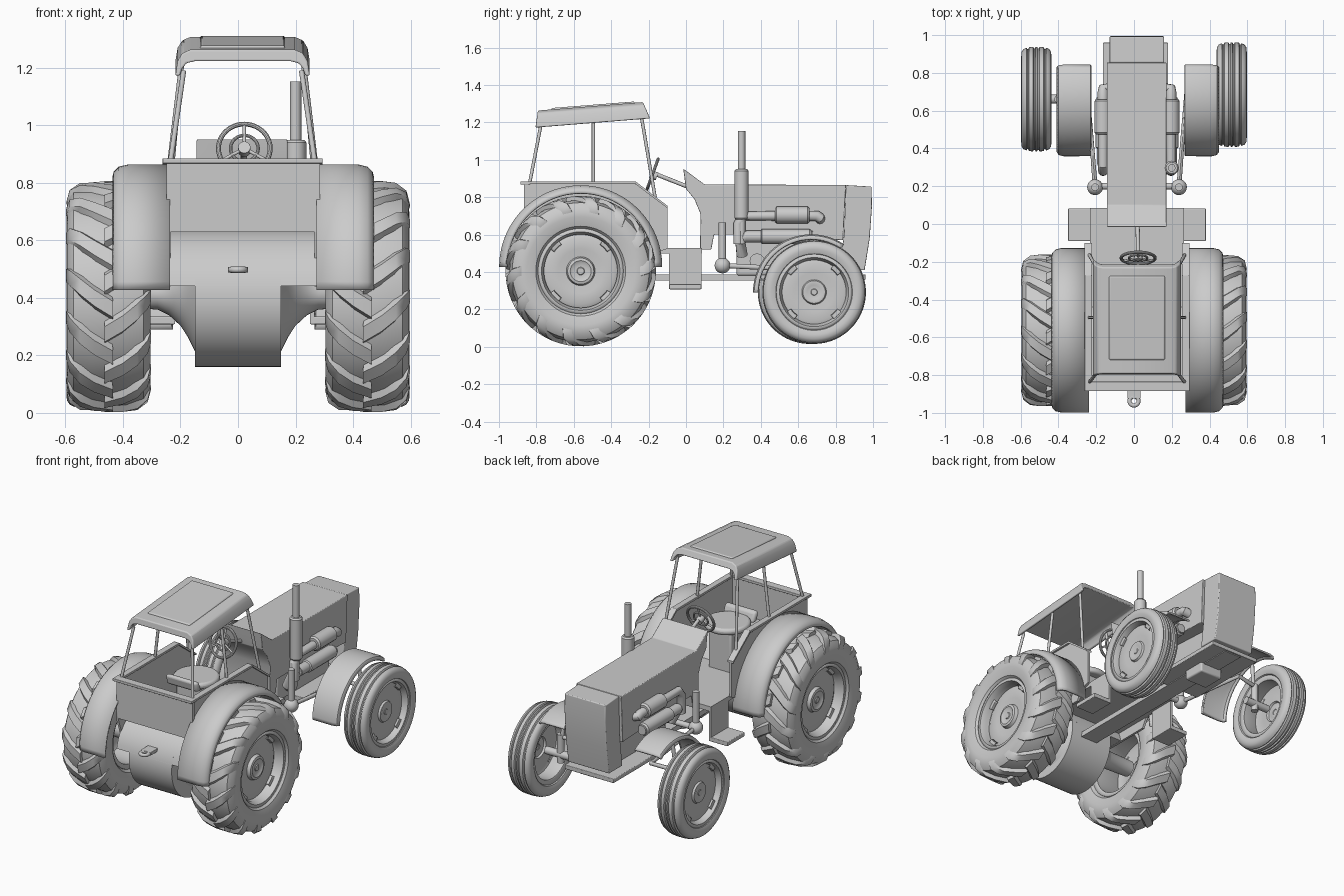
import bpy, bmesh, math
from math import sin, cos, pi, radians

if "Cube" in bpy.data.objects:
    bpy.data.objects.remove(bpy.data.objects["Cube"])

C = 0.016  # body centre line


def finish(ob, bevel=0, solid=0, angle=35):
    if solid:
        m = ob.modifiers.new("thickness", 'SOLIDIFY')
        m.thickness, m.offset = solid, 0
    if bevel:
        m = ob.modifiers.new("bevel", 'BEVEL')
        m.width, m.segments, m.limit_method = bevel, 3, 'ANGLE'
    bpy.ops.object.select_all(action='DESELECT')
    ob.select_set(True)
    bpy.context.view_layer.objects.active = ob
    bpy.ops.object.shade_smooth_by_angle(angle=radians(angle))
    return ob


def mesh(name, verts, faces, **kw):
    me = bpy.data.meshes.new(name)
    me.from_pydata(verts, [], faces)
    bm = bmesh.new()
    bm.from_mesh(me)
    bmesh.ops.remove_doubles(bm, verts=bm.verts, dist=1e-5)
    bmesh.ops.recalc_face_normals(bm, faces=bm.faces)
    bm.to_mesh(me)
    bm.free()
    ob = bpy.data.objects.new(name, me)
    bpy.context.collection.objects.link(ob)
    return finish(ob, **kw)


def prism(name, pts, x0, x1, **kw):
    """Side profile (y, z) extruded across x."""
    n = len(pts)
    v = [(x, y, z) for x in (x0, x1) for y, z in pts]
    f = [(i, (i + 1) % n, n + (i + 1) % n, n + i) for i in range(n)]
    return mesh(name, v, f + [tuple(range(n)), tuple(range(n, 2 * n))], **kw)


def box(name, x, y, z, **kw):
    return prism(name, [(y[0], z[0]), (y[1], z[0]), (y[1], z[1]), (y[0], z[1])], x[0], x[1], **kw)


def lathe(name, prof, c, s=1, a0=0, a1=2 * pi, n=64, **kw):
    """Profile (x, r) turned around the x axis; s flips the side."""
    k = len(prof)
    v = [(c[0] + s * x, c[1] + r * cos(a0 + (a1 - a0) * i / n), c[2] + r * sin(a0 + (a1 - a0) * i / n))
         for i in range(n + 1) for x, r in prof]
    f = [(i * k + j, i * k + j + 1, (i + 1) * k + j + 1, (i + 1) * k + j)
         for i in range(n) for j in range(k - 1)]
    return mesh(name, v, f, **kw)


def tube(name, pts, r, radii=None):
    cu = bpy.data.curves.new(name, 'CURVE')
    cu.dimensions, cu.bevel_depth, cu.bevel_resolution, cu.use_fill_caps = '3D', r, 4, True
    sp = cu.splines.new('POLY')
    sp.points.add(len(pts) - 1)
    for i, (p, q) in enumerate(zip(sp.points, pts)):
        p.co = (*q, 1)
        p.radius = radii[i] if radii else 1
    ob = bpy.data.objects.new(name, cu)
    bpy.context.collection.objects.link(ob)
    bpy.ops.object.select_all(action='DESELECT')
    ob.select_set(True)
    bpy.context.view_layer.objects.active = ob
    bpy.ops.object.convert(target='MESH')
    return finish(bpy.context.object)


def rim(name, c, s, w, R, hub):
    """Barrel, shallow dished disc, hub and four clamp tabs."""
    lathe(name + "_barrel", [(-w, R + .025), (-w + .01, R), (w - .03, R), (w, R + .012), (w, R + .028)], c, s, solid=.008)
    lathe(name + "_disc", [(.5 * w, R), (.6 * w, R * .88), (.56 * w, R * .6), (.52 * w, hub * 1.1), (.7 * w, hub),
                           (.73 * w, hub * .8), (.66 * w, hub * .6), (.66 * w, hub * .3), (.7 * w, hub * .25), (.7 * w, 0)], c, s)
    for k in range(4):
        a = k * pi / 2 + pi / 4
        lathe(name + "_tab", [(.55 * w, R), (.75 * w, R), (.72 * w, R * .9), (.55 * w, R * .88)], c, s, a - .16, a + .16, 6, solid=.006)


# Rear wheels: carcass plus broad chevron lugs
half = [(.1, .215), (.132, .24), (.146, .29), (.143, .335), (.122, .366), (.06, .38)]
tire = [(-x, r) for x, r in half] + half[::-1]
lug = [(-.015, .402, 0), (.05, .402, -.1), (.1, .395, -.2), (.136, .37, -.29), (.148, .325, -.34)]
for s in (1, -1):
    c = (s * .45, -.563, .405)
    lathe("rear_tire", tire, c, s, n=96)
    V, F = [], []
    for side in (1, -1):
        for k in range(14):
            b = len(V)
            for x, r, t in lug:
                a = pi / 2 + 2 * pi * (k + side * .25) / 14 + t
                for dx, dr, w in ((.88, -.035, -.13), (1, 0, -.07), (1, 0, .07), (.88, -.035, .13)):
                    V.append((c[0] + side * x * dx, c[1] + (r + dr) * cos(a + w), c[2] + (r + dr) * sin(a + w)))
            F += [(b + 4 * i + j, b + 4 * i + j + 1, b + 4 * i + j + 5, b + 4 * i + j + 4) for i in range(4) for j in range(3)]
            F += [(b, b + 1, b + 2, b + 3), (b + 16, b + 17, b + 18, b + 19)]
    mesh("rear_tire_lugs", V, F, angle=60)
    rim("rear_rim", c, s, .115, .2, .07)

# Front wheels: ribbed tyres
half = [(.055, .195), (.072, .205), (.08, .228), (.078, .25), (.068, .265), (.052, .272), (.048, .265),
        (.043, .265), (.039, .275), (.017, .277), (.013, .269), (.007, .269), (.004, .277)]
tire = [(-x, r) for x, r in half] + half[::-1]
for s, y in ((1, .685), (-1, .661)):
    c = (s * .517, y, .293)
    lathe("front_tire", tire, c, s, n=80)
    rim("front_rim", c, s, .064, .175, .06)
    tube("front_axle_stub", [(s * .33, y, .29), (s * .5, y, .29)], .024)
    tube("front_kingpin", [(s * .4, y, .24), (s * .4, y, .42)], .022)
    tube("front_fender_bracket", [(s * .39, y, .41), (s * .37, .67, .59)], .012)

# Axles
for s in (1, -1):
    lathe("rear_axle_housing", [(.12, .2), (.15, .2), (.175, .15), (.2, .112), (.24, .075), (.28, .055), (.46, .05)],
          (0, -.6, .415), s)
box("front_axle_mount", (C - .08, C + .08), (.6, .75), (.3, .37), bevel=.01)

# Fenders
for s in (1, -1):
    lathe("rear_fender", [(.255, .43), (.40, .43), (.43, .423), (.445, .408), (.449, .392)],
          (C + .002, -.563, .428), s, 0, pi, 48, solid=.012)
    lathe("front_fender", [(.252, .30), (.254, .306), (.39, .306), (.415, .30), (.425, .285)],
          (.02, .67, .29), s, radians(56), pi, 32, solid=.012)

# Gearbox drum and the wide tank over it
lathe("gearbox_drum", [(-.15, 0), (-.15, .24), (.15, .24), (.15, 0)], (0, -.64, .4))
arc = [(-.64 + .24 * cos(a), .4 + .24 * sin(a)) for a in [radians(10 + 160 * i / 24) for i in range(25)]]
prism("rear_tank", arc, C - .255, C + .265)

# Cab tub: walls, rim, floor
box("cab_rear_wall", (C - .26, C + .27), (-.865, -.845), (.64, .875))
box("cab_tub_floor", (C - .26, C + .27), (-.865, -.6), (.63, .645))
side = [(-.865, .62), (-.865, .875), (-.27, .875), (-.1, .745), (-.1, .525), (-.165, .5), (-.2, .44), (-.8, .44)]
for s in (1, -1):
    w = sorted((C + s * .25, C + s * .265))
    prism("cab_side_wall", side, *w)
    r = sorted((C + s * .238, C + s * .278))
    box("cab_side_rim", r, (-.87, -.27), (.87, .885), bevel=.003)
    prism("cab_slope_rim", [(-.27, .885), (-.1, .755), (-.1, .742), (-.27, .87)], *r)
    # Access steps
    box("step_hanger", sorted((C + s * .235, C + s * .25)), (-.09, .082), (.31, .53))
    box("step_tread", sorted((C + s * .235, C + s * .365)), (-.09, .082), (.308, .335), bevel=.004)
    # Roof posts
    for a, b in (((.25, -.835, .88), (.205, -.775, 1.19)), ((.252, -.495, .88), (.21, -.495, 1.23)),
                 ((.252, -.165, .8), (.21, -.24, 1.24))):
        tube("roof_post", [(C + s * a[0], a[1], a[2]), (C + s * b[0], b[1], b[2])], .009)
box("cab_rear_rim", (C - .278, C + .278), (-.885, -.835), (.868, .885), bevel=.003)
box("cab_floor", (C - .25, C + .25), (-.5, .085), (.5, .53))

# Roof: arched section with slope, and raised panel
sec = [(.234, 1.173), (.226, 1.223), (.21, 1.25), (.18, 1.263)]
inner = [(.165, 1.223), (.195, 1.216), (.21, 1.198), (.218, 1.173)]
loop = [(-x, z) for x, z in sec] + sec[::-1] + inner[::-1] + [(-x, z) for x, z in inner]
n = len(loop)
V = []
for base, lean in ((-.805, .15), (-.192, -.42)):
    for x, z in loop:
        y = base + lean * (z - 1.173)
        V.append((C + x, y, z + .08 * (y + .8)))
F = [(i, (i + 1) % n, n + (i + 1) % n, n + i) for i in range(n)] + [tuple(range(n)), tuple(range(n, 2 * n))]
mesh("roof", V, F, bevel=.006)
prism("roof_raised_panel", [(-.72, 1.255), (-.72, 1.277), (-.275, 1.312), (-.275, 1.29)], C - .148, C + .148, bevel=.008)

# Seat: rounded pan with a low back lip on a pedestal
bpy.ops.mesh.primitive_cylinder_add(vertices=40, radius=.135, depth=.04, location=(C, -.44, .795))
bpy.context.object.name = "seat_pan"
finish(bpy.context.object, bevel=.016)
prism("seat_back_lip", [(-.585, .78), (-.54, .78), (-.565, .845), (-.6, .845)], C - .11, C + .11, bevel=.016)
box("seat_pedestal", (C - .08, C + .08), (-.53, -.36), (.5, .78), bevel=.01)

# Steering wheel and column
rot, hub = 1.22, (.022, -.18, .92)
for R, r in ((.09, .0085), (.048, .006)):
    bpy.ops.mesh.primitive_torus_add(location=hub, rotation=(rot, 0, 0), major_radius=R, minor_radius=r,
                                     major_segments=48, minor_segments=10)
    bpy.context.object.name = "steering_wheel_ring"
    finish(bpy.context.object)
for k in range(3):
    a = pi / 2 + k * 2 * pi / 3
    tube("steering_spoke", [hub, (hub[0] + .09 * cos(a), hub[1] + .09 * sin(a) * cos(rot), hub[2] + .09 * sin(a) * sin(rot))], .006)
tube("steering_hub", [(.022, -.19, .924), (.022, -.155, .911)], .022)
tube("steering_column", [(.022, -.16, .923), (.018, .05, .84)], .011)

# Hood, dashboard and nose
prism("hood", [(-.015, .953), (0, .845), (.045, .79), (.078, .71), (.075, .52), (.135, .52), (.15, .6), (.25, .6),
               (.84, .57), (.855, .866), (.1, .868)], C - .16, C + .156, bevel=.004)
prism("nose", [(.82, .41), (.845, .6), (.855, .865), (.992, .857), (.994, .75), (.982, .58), (.955, .41)],
      C - .145, C + .143, bevel=.005)

# Chassis and engine underside
box("chassis_beam", (C - .06, C + .06), (-.45, .95), (.355, .387))
box("chassis_tray", (C - .18, C + .165), (.4, .96), (.36, .387), bevel=.004)
box("engine_block", (C - .07, C + .07), (.27, .8), (.38, .62), bevel=.015)
tube("oil_filter", [(C - .11, .38, .46), (C + .11, .38, .46)], .04)

# Engine pipes and steering linkage on both sides
for s in (1, -1):
    x = C + s * .18
    tube("upper_manifold", [(x, .28, .55), (x, .28, .66), (x, .31, .7), (x, .48, .7)], .026)
    tube("upper_canister", [(x, .475, .705), (x, .485, .705), (x, .65, .705), (x, .66, .705)], .046, [.8, 1, 1, .8])
    tube("upper_outlet", [(x, .65, .7), (x, .7, .7), (x, .715, .69), (C + s * .13, .72, .68)], .028)
    tube("lower_canister", [(x, .32, .59), (x, .4, .59), (x, .405, .59), (x, .66, .59), (x, .67, .59)], .04, [.8, .8, 1, 1, .8])
    tube("lower_elbow", [(x, .68, .59), (x, .32, .59), (x - s * .02, .29, .57), (x - s * .06, .3, .49)], .03)
    xs = C + s * .222
    tube("linkage_post", [(xs, .195, .42), (xs, .195, .665)], .02)
    bpy.ops.mesh.primitive_uv_sphere_add(radius=.042, location=(xs, .195, .435), segments=24, ring_count=14)
    bpy.context.object.name = "linkage_ball"
    finish(bpy.context.object)
    tube("linkage_arm", [(C, .2, .435), (xs, .2, .435)], .018)
    tube("drag_link", [(xs, .2, .435), (C + s * .26, .7, .41), (C + s * .385, .68, .4)], .013)

# Exhaust stack on the right only
tube("exhaust_silencer", [(.2, .297, .68), (.2, .297, .69), (.2, .297, .94), (.2, .297, .95)], .038, [.8, 1, 1, .8])
tube("exhaust_pipe", [(.2, .297, .55), (.2, .297, 1.153)], .02)

# Rear hitch plate
box("hitch_plate", (-.035, .035), (-.925, -.84), (.488, .508), bevel=.003)
bpy.ops.mesh.primitive_torus_add(location=(0, -.937, .498), major_radius=.024, minor_radius=.011)
bpy.context.object.name = "hitch_eye"
finish(bpy.context.object)
